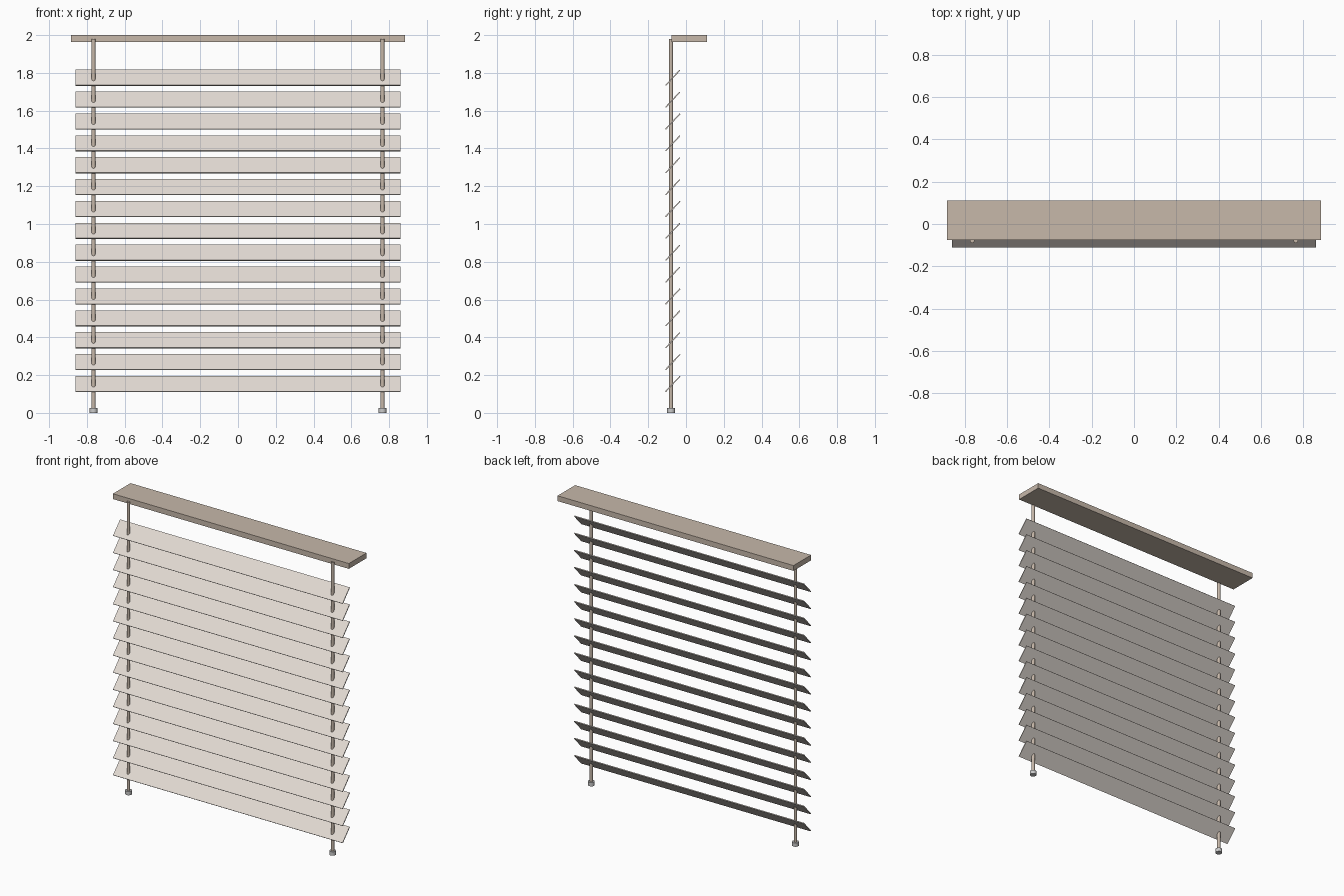
import bpy
from math import radians

if "Cube" in bpy.data.objects:
    bpy.data.objects.remove(bpy.data.objects["Cube"])

def material(name, rgb):
    m = bpy.data.materials.new(name)
    m.diffuse_color = (*rgb, 1)
    m.use_nodes = True
    m.node_tree.nodes["Principled BSDF"].inputs["Base Color"].default_value = m.diffuse_color
    return m

TAN = material("tan_wood", (0.57, 0.48, 0.40))
PALE = material("pale_slat", (0.76, 0.70, 0.65))

def box(name, loc, size, mat, tilt=0.0):
    bpy.ops.mesh.primitive_cube_add(size=1, location=loc)
    o = bpy.context.object
    o.name = name
    o.scale = size
    bpy.ops.object.transform_apply(location=False, rotation=False, scale=True)
    o.rotation_euler.x = tilt
    o.data.materials.append(mat)
    return o

def cylinder(name, x, y, z0, z1, radius, mat=None, sides=16):
    bpy.ops.mesh.primitive_cylinder_add(vertices=sides, radius=radius, depth=z1 - z0,
                                        location=(x, y, (z0 + z1) / 2))
    o = bpy.context.object
    o.name = name
    if mat:
        o.data.materials.append(mat)
    bpy.ops.object.shade_smooth_by_angle(angle=radians(40))
    return o

# Head rail across the top
box("head_rail", (0, 0.018, 1.982), (1.768, 0.188, 0.036), TAN)

# Tilted slats, high edge toward the back
for i in range(15):
    box(f"slat_{i + 1}", (0, -0.07, 0.153 + i * 0.1158), (1.72, 0.111, 0.006),
        PALE, radians(47))

# Support rods with small end feet
for side, x in (("left", -0.765), ("right", 0.765)):
    cylinder(f"{side}_rod", x, -0.079, 0.01, 1.98, 0.0105, TAN)
    cylinder(f"{side}_foot", x, -0.079, 0.0, 0.026, 0.021)
